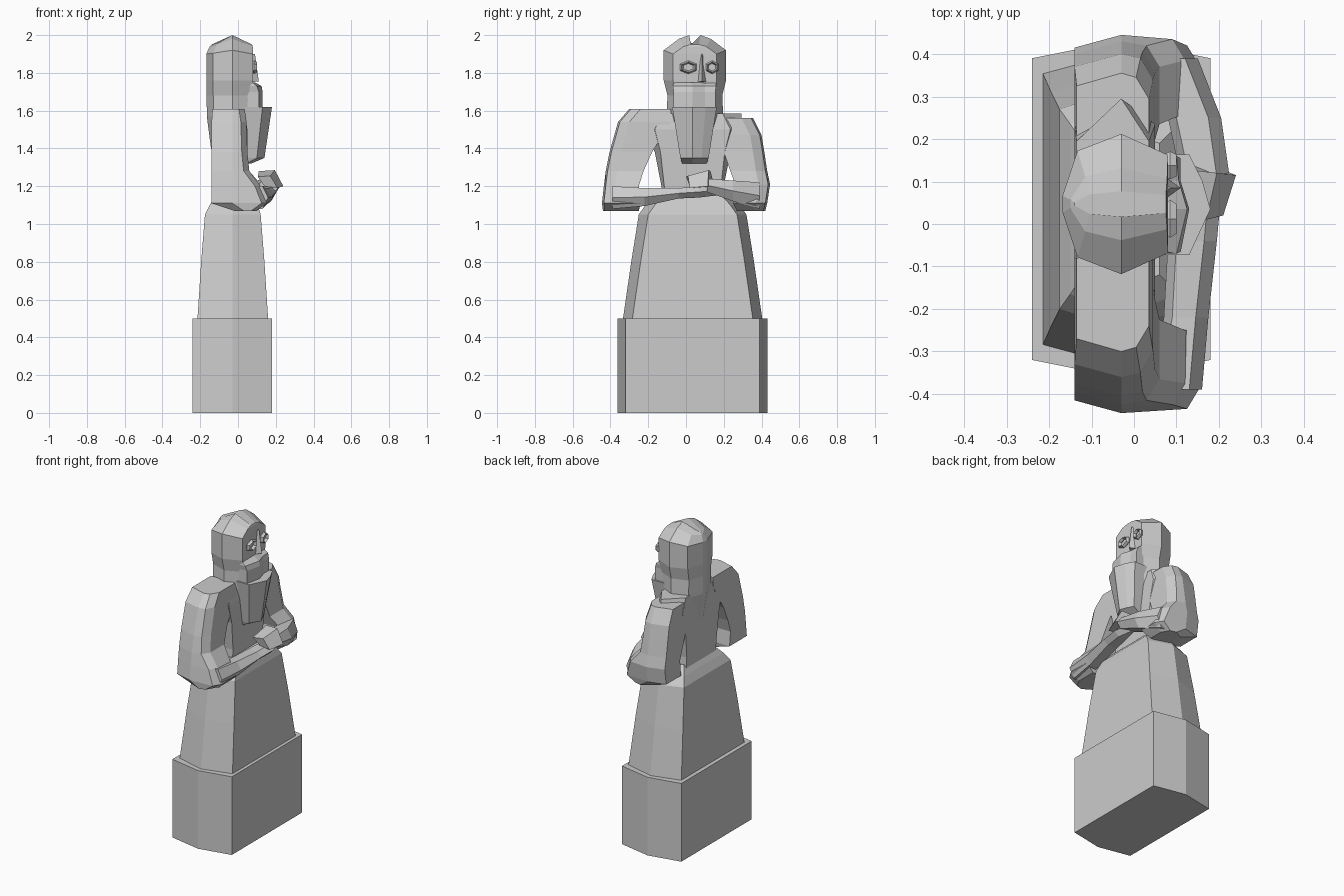
import bpy, bmesh, math

YC = 0.035   # body centre line in y
XM = -0.03   # side ridge position in x


def loft(name, rings):
    """Skin a list of equal-length point rings and cap both ends."""
    bm = bmesh.new()
    vs = [[bm.verts.new(p) for p in r] for r in rings]
    n = len(vs[0])
    for a, b in zip(vs, vs[1:]):
        for i in range(n):
            bm.faces.new((a[i], a[(i + 1) % n], b[(i + 1) % n], b[i]))
    bm.faces.new(vs[0][::-1])
    bm.faces.new(vs[-1])
    bmesh.ops.recalc_face_normals(bm, faces=bm.faces)
    me = bpy.data.meshes.new(name)
    bm.to_mesh(me)
    bm.free()
    ob = bpy.data.objects.new(name, me)
    bpy.context.collection.objects.link(ob)
    return ob


def hexa(z, xb, xf, yin, yout):
    """Six-sided body section with a ridge on each side."""
    return [(xf, YC - yin, z), (xf, YC + yin, z), (XM, YC + yout, z),
            (xb, YC + yin, z), (xb, YC - yin, z), (XM, YC - yout, z)]


# Plinth, skirt and torso
loft("plinth", [hexa(z, -0.24, 0.18, 0.355, 0.397) for z in (0, 0.5)])
loft("skirt", [hexa(*r) for r in (
    (0.49, -0.215, 0.16, 0.32, 0.37), (0.8, -0.195, 0.14, 0.275, 0.325),
    (1.05, -0.175, 0.12, 0.235, 0.285), (1.1, -0.15, 0.105, 0.2, 0.25),
    (1.15, -0.12, 0.06, 0.155, 0.185))])
loft("torso", [hexa(*r) for r in (
    (1.1, -0.13, 0.04, 0.15, 0.17), (1.2, -0.135, 0.045, 0.15, 0.165),
    (1.38, -0.14, 0.05, 0.17, 0.2), (1.5, -0.14, 0.05, 0.2, 0.26),
    (1.585, -0.135, 0.035, 0.16, 0.26))])


# Upper arms from shoulder to elbow
def arm_ring(z, xb, xf, inner, outer):
    c = math.copysign(0.03, outer)
    return [(xb, inner, z), (xb, outer - c, z), (max(XM, xb + 0.05), outer, z),
            (xf - 0.03, outer - c / 3, z), (xf, outer - 2 * c, z), (xf, inner, z)]


LEVELS = [(-0.135, 0.035), (-0.14, 0.045), (-0.14, 0.05), (-0.14, 0.06),
          (-0.14, 0.12), (-0.14, 0.155), (-0.02, 0.10)]
ARMS = {
    "left": [(1.61, -0.08, -0.30), (1.54, -0.08, -0.36), (1.38, -0.18, -0.405),
             (1.28, -0.225, -0.425), (1.2, -0.25, -0.435), (1.11, -0.24, -0.445),
             (1.07, -0.25, -0.44)],
    "right": [(1.56, 0.17, 0.355), (1.47, 0.17, 0.40), (1.38, 0.2, 0.415),
              (1.28, 0.235, 0.43), (1.21, 0.26, 0.445), (1.11, 0.25, 0.43),
              (1.07, 0.27, 0.42)]}
for side, rows in ARMS.items():
    loft(side + "_upper_arm",
         [arm_ring(z, xb, xf, i, o) for (z, i, o), (xb, xf) in zip(rows, LEVELS)])


# Forearms crossing the waist
def forearm_ring(y, x0, x1, z0, z1):
    zm = (z0 + z1) / 2
    return [(x0, y, zm), (x0 + 0.02, y, z0), (x1 - 0.03, y, z0),
            (x1, y, zm), (x1 - 0.03, y, z1), (x0 + 0.02, y, z1)]


loft("left_forearm", [forearm_ring(*r) for r in (
    (-0.39, 0.04, 0.16, 1.08, 1.2), (-0.22, 0.07, 0.175, 1.095, 1.19),
    (-0.04, 0.08, 0.195, 1.135, 1.19), (0.07, 0.1, 0.205, 1.14, 1.2),
    (0.15, 0.11, 0.18, 1.15, 1.2))])
loft("right_forearm", [forearm_ring(*r) for r in (
    (0.39, 0.04, 0.15, 1.08, 1.22), (0.25, 0.08, 0.205, 1.12, 1.23),
    (0.11, 0.11, 0.225, 1.17, 1.24))])

# Clasped hand
loft("hand", [
    [(0.14, 0.02, 1.2), (0.21, 0.02, 1.19), (0.24, 0.115, 1.2), (0.15, 0.15, 1.2)],
    [(0.105, 0.0, 1.25), (0.17, 0.01, 1.255), (0.195, 0.12, 1.285), (0.11, 0.13, 1.28)]])


# Head and hair
def head_ring(z, xb, xf, h, drop=0.0):
    y = YC + 0.012
    half = [(xf, 0.7 * h, z - drop), (XM, h, z), (xb + 0.035, 0.76 * h, z - drop * 0.8),
            (xb, 0.12 * h, z - drop)]
    return ([(a, y + b, c) for a, b, c in half]
            + [(a, y - b, c) for a, b, c in reversed(half)])


loft("head", [head_ring(*r) for r in (
    (1.4, -0.143, 0.03, 0.12), (1.57, -0.165, 0.06, 0.15), (1.68, -0.166, 0.075, 0.145),
    (1.76, -0.168, 0.08, 0.165), (1.92, -0.168, 0.08, 0.165, 0.02),
    (1.98, -0.15, 0.078, 0.085, 0.04), (2.0, -0.14, 0.075, 0.03, 0.05))])


# Beard in two tiers
def beard_ring(z, x0, x1, x2, h):
    y = YC + 0.01
    return [(x0, y - h, z), (x1, y - h, z), (x2, y - 0.01, z),
            (x2 - 0.02, y + 0.5 * h, z), (x1, y + h, z), (x0, y + h, z)]


loft("upper_beard", [beard_ring(*r) for r in (
    (1.6, 0.0, 0.11, 0.13, 0.11), (1.7, 0.0, 0.11, 0.13, 0.11),
    (1.73, 0.0, 0.1, 0.125, 0.115), (1.75, 0.0, 0.075, 0.09, 0.11))])
loft("lower_beard", [beard_ring(*r) for r in (
    (1.32, 0.02, 0.045, 0.07, 0.065), (1.35, 0.02, 0.1, 0.14, 0.075),
    (1.62, 0.0, 0.13, 0.18, 0.118))])

# Nose
loft("nose", [[(0.06, 0.05, 1.75), (0.11, 0.085, 1.755), (0.06, 0.12, 1.75)],
              [(0.06, 0.075, 1.9), (0.09, 0.085, 1.9), (0.06, 0.095, 1.9)]])

# Eye rims
for side, y in (("left", 0.012), ("right", 0.138)):
    bpy.ops.mesh.primitive_torus_add(
        major_segments=6, minor_segments=4, major_radius=0.042, minor_radius=0.012,
        location=(0.085, y, 1.83), rotation=(0, math.pi / 2, math.pi * 0))
    eye = bpy.context.object
    eye.name = side + "_eye"
    eye.scale = (0.65, 0.95 if side == "left" else 0.7, 1.3)
